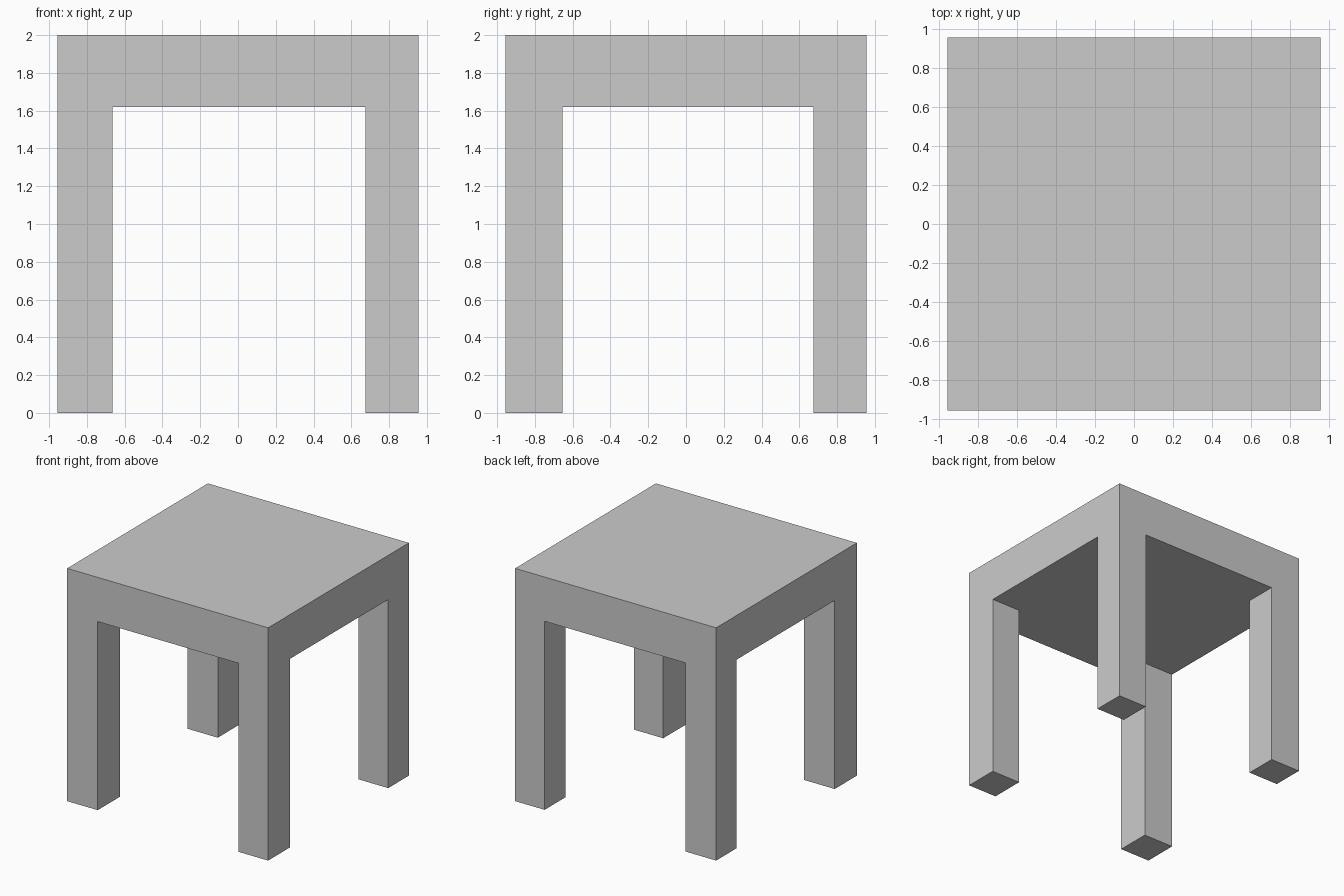
import bpy
import bmesh
from mathutils import Matrix

if "Cube" in bpy.data.objects:
    bpy.data.objects.remove(bpy.data.objects["Cube"])

HALF = 0.955            # half width of the square top
UNDERSIDE, TOP = 1.62, 2.0
X_CUTS = (-0.665, 0.675)    # inner leg faces across the width
Y_CUTS = (-0.655, 0.675)    # inner leg faces across the depth

bm = bmesh.new()

# Thick square top slab
size = Matrix.Diagonal((2 * HALF, 2 * HALF, TOP - UNDERSIDE, 1))
place = Matrix.Translation((0, 0, (TOP + UNDERSIDE) / 2))
bmesh.ops.create_cube(bm, size=1, matrix=place @ size)

# Loop cuts that mark out the leg footprints
cuts = [((x, 0, 0), (1, 0, 0)) for x in X_CUTS] + [((0, y, 0), (0, 1, 0)) for y in Y_CUTS]
for point, normal in cuts:
    geom = bm.verts[:] + bm.edges[:] + bm.faces[:]
    bmesh.ops.bisect_plane(bm, geom=geom, plane_co=point, plane_no=normal)

# Four corner legs pulled down from the underside, flush with the slab
bm.normal_update()
corners = []
for f in bm.faces:
    c = f.calc_center_median()
    if f.normal.z < -0.9 and abs(c.x) > 0.7 and abs(c.y) > 0.7:
        corners.append(f)
legs = bmesh.ops.extrude_discrete_faces(bm, faces=corners)["faces"]
for f in legs:
    for v in f.verts:
        v.co.z = 0

bmesh.ops.recalc_face_normals(bm, faces=bm.faces[:])
mesh = bpy.data.meshes.new("table")
bm.to_mesh(mesh)
bm.free()
bpy.context.collection.objects.link(bpy.data.objects.new("table", mesh))
